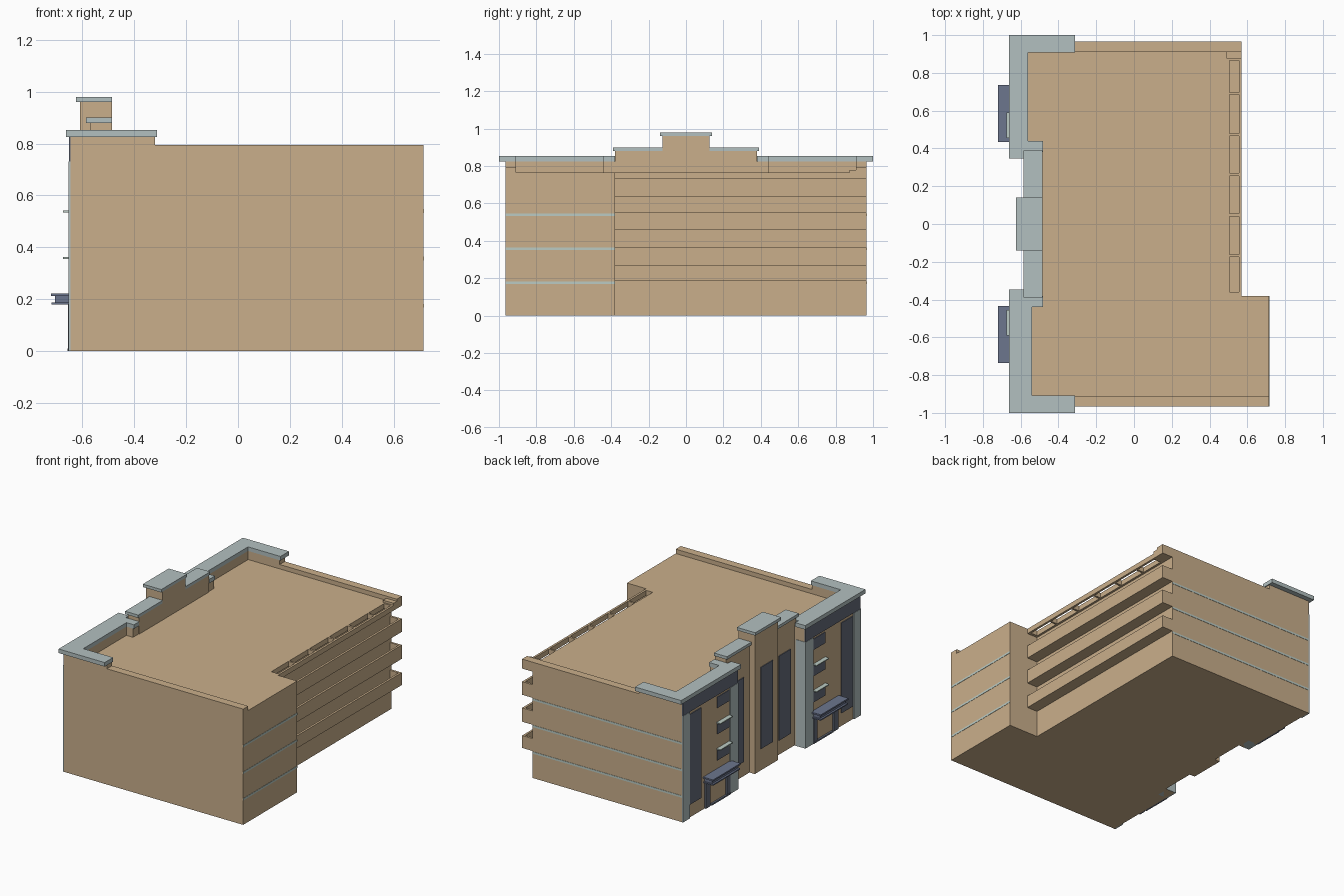
import bpy, bmesh

cube = bpy.data.objects.get("Cube")
if cube:
    bpy.data.objects.remove(cube, do_unlink=True)


def material(name, rgb):
    m = bpy.data.materials.new(name)
    m.use_nodes = True
    m.diffuse_color = (*rgb, 1)
    m.node_tree.nodes["Principled BSDF"].inputs["Base Color"].default_value = (*rgb, 1)
    return m


TAN = material("tan wall", (0.59, 0.43, 0.26))
CAP = material("grey stone", (0.45, 0.53, 0.53))
PALE = material("pale stripe", (0.50, 0.60, 0.55))
GLASS = material("dark slate", (0.13, 0.15, 0.20))
CANOPY = material("blue slate", (0.15, 0.18, 0.27))


def prism(name, outline, z0, z1, mat):
    """Extrude a closed plan outline between two heights."""
    bm = bmesh.new()
    face = bm.faces.new([bm.verts.new((x, y, z0)) for x, y in outline])
    up = bmesh.ops.extrude_face_region(bm, geom=[face])["geom"]
    bmesh.ops.translate(bm, vec=(0, 0, z1 - z0),
                        verts=[v for v in up if isinstance(v, bmesh.types.BMVert)])
    bmesh.ops.recalc_face_normals(bm, faces=bm.faces)
    me = bpy.data.meshes.new(name)
    bm.to_mesh(me)
    bm.free()
    me.materials.append(mat)
    ob = bpy.data.objects.new(name, me)
    bpy.context.collection.objects.link(ob)
    return ob


def box(name, xs, ys, zs, mat):
    (x0, x1), (y0, y1) = xs, sorted(ys)
    return prism(name, [(x0, y0), (x1, y0), (x1, y1), (x0, y1)], *zs, mat)


FACE = -0.645     # entrance wall plane
DECK = 0.765      # roof deck height

# Main body with stepped entrance side and recessed balcony side
half = [(FACE, 0.965), (FACE, 0.365), (-0.57, 0.365), (-0.57, 0.125), (-0.61, 0.125)]
west = half + [(x, -y) for x, y in reversed(half)]
prism("main_body", west + [(0.715, -0.965), (0.715, -0.38), (0.49, -0.38), (0.49, 0.965)],
      0, DECK, TAN)

# Low roof parapets
box("front_parapet", (-0.32, 0.715), (-0.965, -0.91), (DECK, 0.795), TAN)
box("back_parapet", (-0.32, 0.57), (0.91, 0.965), (DECK, 0.795), TAN)
box("parapet_step", (0.49, 0.57), (0.875, 0.91), (DECK, 0.78), TAN)

# Balconies: floor, railing wall and end wall
for i, (z0, z1) in enumerate([(0.185, 0.27), (0.365, 0.46), (0.55, 0.64)]):
    box(f"balcony_floor_{i}", (0.49, 0.57), (-0.38, 0.965), (z0, z0 + 0.02), TAN)
    box(f"balcony_rail_{i}", (0.555, 0.57), (-0.38, 0.965), (z0 + 0.02, z1), TAN)
    box(f"balcony_end_{i}", (0.49, 0.555), (0.95, 0.965), (z0 + 0.02, z1), TAN)

# Slotted roof over the balconies
box("slot_rail_inner", (0.49, 0.505), (-0.38, 0.965), (0.73, DECK), TAN)
box("slot_rail_outer", (0.555, 0.57), (-0.38, 0.965), (0.73, DECK), TAN)
for i, ys in enumerate([(-0.38, -0.36), (-0.175, -0.162), (0.04, 0.055), (0.255, 0.27),
                        (0.465, 0.48), (0.685, 0.697), (0.865, 0.965)]):
    box(f"slot_bar_{i}", (0.505, 0.555), ys, (0.73, DECK), TAN)

# Pale floor stripes on the side and back walls
for i, z in enumerate([0.175, 0.357, 0.54]):
    zs = (z - 0.007, z + 0.007)
    box(f"side_stripe_{i}", (0.713, 0.717), (-0.965, -0.38), zs, PALE)
    box(f"back_stripe_{i}", (FACE, 0.49), (0.963, 0.967), zs, PALE)

# Raised central tower
box("tower", (-0.61, -0.485), (-0.125, 0.125), (DECK, 0.96), TAN)
box("tower_cap", (-0.625, -0.485), (-0.14, 0.14), (0.96, 0.98), CAP)
box("tower_window", (-0.615, -0.605), (-0.065, 0.065), (0.15, 0.71), GLASS)

# Mirrored wings of the entrance side
for s, side in ((1, "back"), (-1, "front")):
    def part(name, xs, ys, zs, mat):
        return box(f"{side}_{name}", xs, (s * ys[0], s * ys[1]), zs, mat)

    # Shoulder beside the tower
    part("shoulder", (-0.57, -0.485), (0.125, 0.38), (DECK, 0.88), TAN)
    part("shoulder_cap", (-0.585, -0.485), (0.125, 0.39), (0.88, 0.90), CAP)
    part("shoulder_window", (-0.575, -0.565), (0.19, 0.32), (0.10, 0.68), GLASS)

    # Tall wrap-around parapet and its cap
    inner = -0.56 if s > 0 else -0.54
    parapet = [(FACE, 0.965), (-0.32, 0.965), (-0.32, 0.91), (inner, 0.91), (inner, 0.44),
               (-0.49, 0.44), (-0.49, 0.38), (-0.56, 0.38), (-0.56, 0.365), (FACE, 0.365)]
    prism(f"{side}_high_parapet", [(x, s * y) for x, y in parapet], DECK, 0.825, TAN)
    cap = [(-0.663, 1), (-0.313, 1), (-0.313, 0.908), (inner, 0.908), (inner, 0.44),
           (-0.483, 0.44), (-0.483, 0.382), (-0.586, 0.382), (-0.586, 0.348), (-0.663, 0.348)]
    prism(f"{side}_parapet_cap", [(x, s * y) for x, y in cap], 0.825, 0.853, CAP)

    # Frieze, pilasters and tall window
    part("frieze", (-0.652, FACE), (0.365, 0.965), (0.73, 0.825), GLASS)
    part("corner_pilaster", (-0.654, FACE), (0.89, 0.966), (0, 0.73), CAP)
    part("inner_pilaster", (-0.654, -0.58), (0.362, 0.45), (0, 0.73), CAP)
    part("tall_window", (-0.65, FACE), (0.76, 0.885), (0.09, 0.71), GLASS)

    # Small windows, the lower two under pale ledges
    for i, z in enumerate([0.28, 0.46, 0.64]):
        part(f"small_window_{i}", (-0.65, FACE), (0.455, 0.585), (z, z + 0.075), GLASS)
        if i < 2:
            part(f"window_ledge_{i}", (-0.675, FACE), (0.455, 0.59),
                 (z + 0.075, z + 0.082), PALE)

    # Entrance canopy, door posts and step
    part("canopy_bottom", (-0.718, FACE), (0.437, 0.732), (0.18, 0.188), CANOPY)
    part("canopy_middle", (-0.705, FACE), (0.447, 0.722), (0.188, 0.212), CANOPY)
    part("canopy_top", (-0.72, FACE), (0.435, 0.735), (0.212, 0.222), CANOPY)
    for i, ys in enumerate([(0.455, 0.49), (0.67, 0.72)]):
        part(f"door_post_{i}", (-0.655, FACE), ys, (0, 0.18), GLASS)
    part("door_step", (-0.658, FACE), (0.45, 0.66), (0, 0.01), GLASS)
